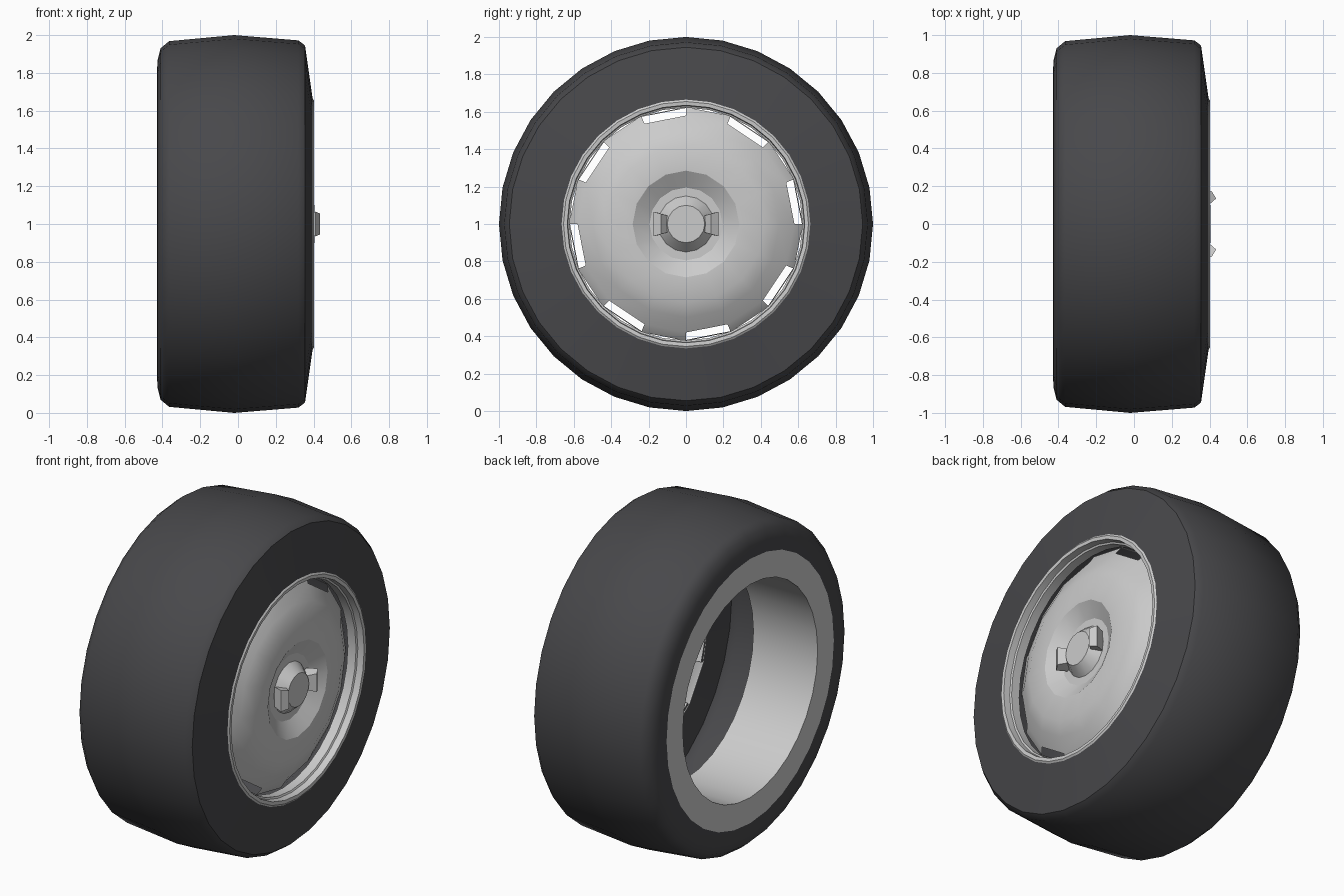
import bpy, bmesh, math

if "Cube" in bpy.data.objects:
    bpy.data.objects.remove(bpy.data.objects["Cube"])

CENTRE_Z = 1.0


def finish(bm, name, mat=None, angle=30):
    me = bpy.data.meshes.new(name)
    bm.to_mesh(me)
    bm.free()
    ob = bpy.data.objects.new(name, me)
    bpy.context.collection.objects.link(ob)
    ob.location.z = CENTRE_Z
    if mat:
        me.materials.append(mat)
    bpy.ops.object.select_all(action='DESELECT')
    ob.select_set(True)
    bpy.context.view_layer.objects.active = ob
    bpy.ops.object.shade_smooth_by_angle(angle=math.radians(angle))
    return ob


def lathe(profile, sides, name, mat=None, angle=30, cap=False, skip=()):
    """Revolve (x, radius) points round the X axis; skip = profile bands with every other face open."""
    bm = bmesh.new()
    rings = []
    for x, r in profile:
        rings.append([bm.verts.new((x, r * math.cos(2 * math.pi * i / sides),
                                    r * math.sin(2 * math.pi * i / sides)))
                      for i in range(sides)])
    for k, (a, b) in enumerate(zip(rings, rings[1:])):
        for i in range(sides):
            if k in skip and i % 2 == 0:
                continue
            j = (i + 1) % sides
            bm.faces.new((a[i], b[i], b[j], a[j]))
    if cap:
        bm.faces.new(rings[-1])
    # Orient outward by the profile direction (running back to front)
    if cap:
        bm.faces.ensure_lookup_table()
        bm.normal_update()
        if bm.faces[-1].normal.x < 0:
            bm.faces[-1].normal_flip()
    return finish(bm, name, mat, angle)


rubber = bpy.data.materials.new("rubber")
rubber.diffuse_color = (0.065, 0.065, 0.07, 1)
rubber.use_nodes = True
rubber.node_tree.nodes["Principled BSDF"].inputs["Base Color"].default_value = rubber.diffuse_color

# Tyre: crowned tread, rounded rear shoulder, bevelled front shoulder
lathe([(-0.43, 0.80), (-0.425, 0.87), (-0.41, 0.93), (-0.365, 0.968), (-0.02, 1.0),
       (0.32, 0.972), (0.355, 0.945), (0.395, 0.665)][::-1], 32, "tyre", rubber, 40)

# Rear rim flange and inner barrel
lathe([(0.0, 0.645), (-0.43, 0.645), (-0.43, 0.80)][::-1][::-1], 32, "rim_barrel")

# Front rim lip with stepped inner wall
lathe([(0.395, 0.665), (0.402, 0.655), (0.40, 0.635), (0.36, 0.632),
       (0.355, 0.622), (0.30, 0.622)], 32, "rim_lip")

# Wheel disc: eight slots, convex shoulder, flat ring, recessed centre and hub cap
lathe([(0.285, 0.625), (0.29, 0.62), (0.315, 0.58), (0.365, 0.50), (0.40, 0.42), (0.40, 0.285),
       (0.345, 0.195), (0.345, 0.15), (0.405, 0.10)], 16, "wheel_disc", cap=True, skip=(1,))

# Two flared ears of the centre lock nut
for side, name in ((1, "nut_ear_right"), (-1, "nut_ear_left")):
    bm = bmesh.new()
    for x, y, hz in ((0.35, 0.10, 0.045), (0.395, 0.10, 0.045),
                     (0.435, 0.135, 0.055), (0.41, 0.175, 0.065), (0.35, 0.15, 0.06)):
        for s in (1, -1):
            bm.verts.new((x, side * y, s * hz))
    bmesh.ops.convex_hull(bm, input=bm.verts)
    bmesh.ops.dissolve_limit(bm, angle_limit=0.02, verts=bm.verts, edges=bm.edges)
    bmesh.ops.recalc_face_normals(bm, faces=bm.faces)
    finish(bm, name, angle=10)
